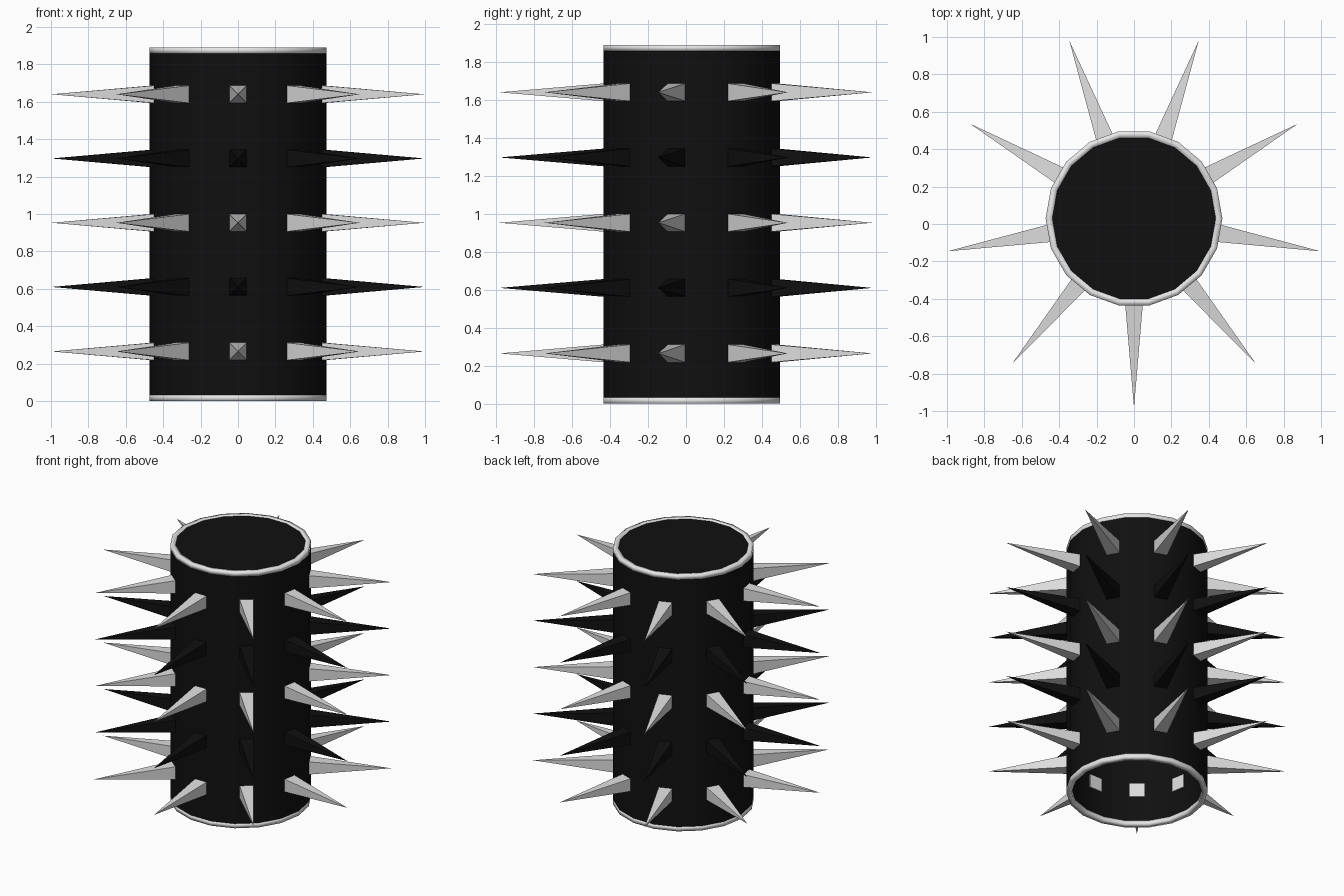
import bpy, bmesh, math
from mathutils import Matrix, Vector

if "Cube" in bpy.data.objects:
    bpy.data.objects.remove(bpy.data.objects["Cube"])

SIDES = 18
CENTRE = Vector((0, 0.03, 0))
ROWS = [0.265, 0.61, 0.953, 1.297, 1.64]


def material(name, v):
    m = bpy.data.materials.new(name)
    m.diffuse_color = (v, v, v, 1)
    m.use_nodes = True
    m.node_tree.nodes["Principled BSDF"].inputs["Base Color"].default_value = m.diffuse_color
    return m


black = material("black", 0.005)
white = material("white", 0.8)
silver = material("light grey", 0.72)


def finish(name, bm, mat, smooth_angle=None):
    bmesh.ops.remove_doubles(bm, verts=bm.verts, dist=1e-5)
    bmesh.ops.recalc_face_normals(bm, faces=bm.faces)
    me = bpy.data.meshes.new(name)
    bm.to_mesh(me)
    bm.free()
    me.materials.append(mat)
    ob = bpy.data.objects.new(name, me)
    bpy.context.collection.objects.link(ob)
    ob.location = CENTRE
    if smooth_angle:
        bpy.ops.object.select_all(action='DESELECT')
        ob.select_set(True)
        bpy.context.view_layer.objects.active = ob
        bpy.ops.object.shade_smooth_by_angle(angle=math.radians(smooth_angle))
    return ob


def lathe(name, profile, mat, closed=False, smooth_angle=30):
    """Revolve (radius, z) points around the vertical axis."""
    bm = bmesh.new()
    vs = [bm.verts.new((r, 0, z)) for r, z in profile]
    pairs = list(zip(vs, vs[1:])) + ([(vs[-1], vs[0])] if closed else [])
    es = [bm.edges.new(p) for p in pairs]
    bmesh.ops.spin(bm, geom=vs + es, cent=(0, 0, 0), axis=(0, 0, 1),
                   angle=math.tau, steps=SIDES)
    return finish(name, bm, mat, smooth_angle)


# Hollow drum: closed on top, open underneath
lathe("drum_body", [(0, 1.886), (0.438, 1.886), (0.438, 1.86), (0.472, 1.86),
                    (0.472, 0.03), (0.44, 0.03), (0.44, 1.85), (0, 1.85)], black)

# Rims at both ends
for name, z0, z1 in (("bottom_rim", 0, 0.033), ("top_rim", 1.858, 1.89)):
    lathe(name, [(0.437, z0), (0.4725, z0), (0.4725, z1), (0.437, z1)],
          white, closed=True, smooth_angle=100)


# Rows of nine four-sided spikes, alternating colours
def spike_row(name, z, mat):
    bm = bmesh.new()
    base_r, tip_r, half = 0.425, 1.012, 0.05
    length = tip_r - base_r
    for i in range(9):
        m = (Matrix.Translation((0, 0, z))
             @ Matrix.Rotation(math.radians(-90 + 40 * i), 4, 'Z')
             @ Matrix.Translation((base_r + length / 2, 0, 0))
             @ Matrix.Rotation(math.pi / 2, 4, 'Y')
             @ Matrix.Rotation(math.pi / 4, 4, 'Z'))
        bmesh.ops.create_cone(bm, cap_ends=True, segments=4,
                              radius1=half * math.sqrt(2), radius2=0,
                              depth=length, matrix=m)
    finish(name, bm, mat)


for n, z in enumerate(ROWS):
    spike_row(f"spike_row_{n + 1}", z, black if n % 2 else silver)
